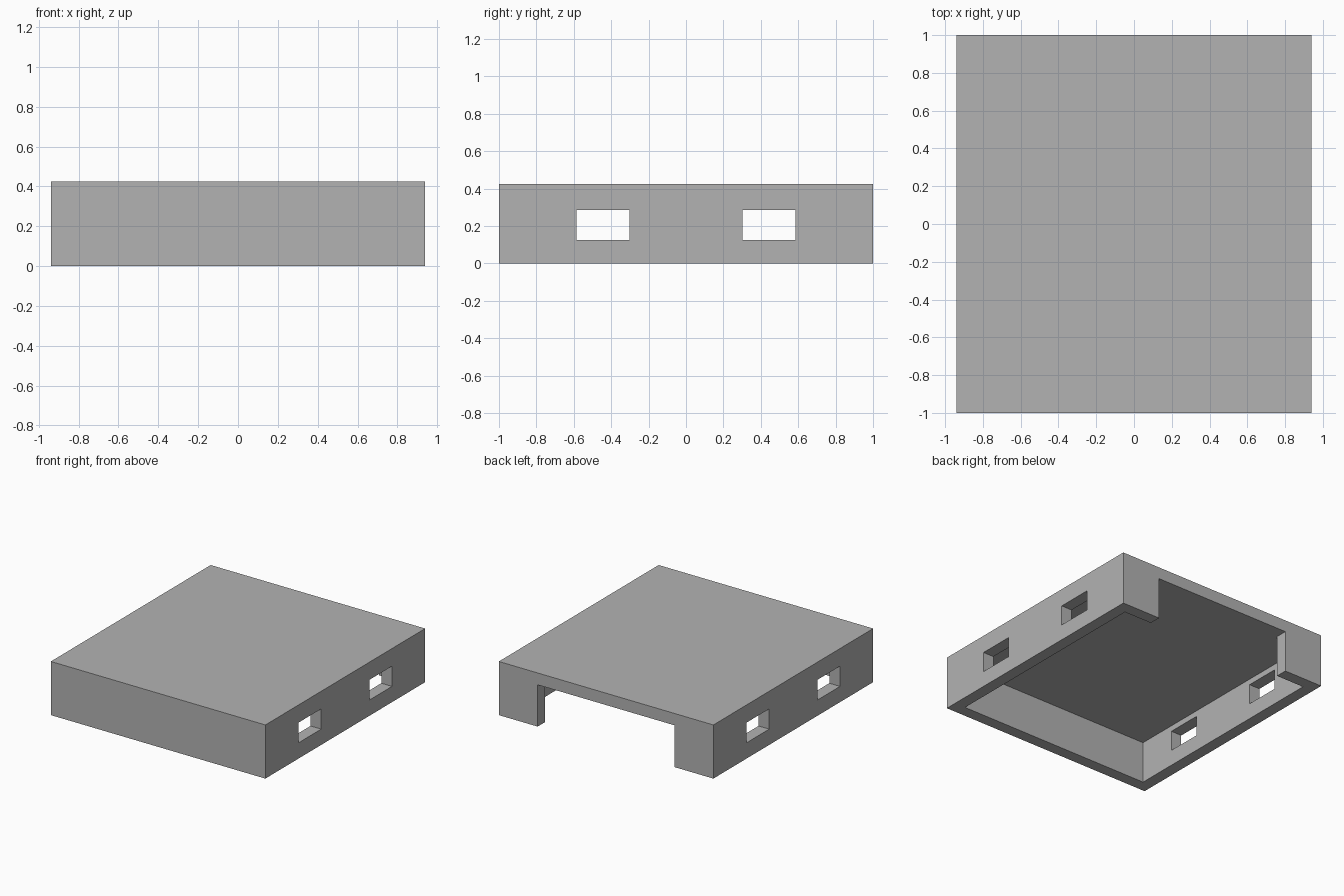
import bpy

cube = bpy.data.objects.get("Cube")
if cube:
    bpy.data.objects.remove(cube, do_unlink=True)

# Overall dimensions
HALF_X, HALF_Y, HEIGHT = 0.94, 1.0, 0.425
WALL = 0.094
CEILING = HEIGHT - WALL
BELOW = -0.2

grey = bpy.data.materials.new("plain grey")
grey.use_nodes = True
grey.diffuse_color = (0.45, 0.45, 0.45, 1)
grey.node_tree.nodes["Principled BSDF"].inputs["Base Color"].default_value = grey.diffuse_color


def box(name, low, high):
    """Axis-aligned box between two opposite corners."""
    centre = [(a + b) / 2 for a, b in zip(low, high)]
    bpy.ops.mesh.primitive_cube_add(size=1, location=centre)
    obj = bpy.context.object
    obj.name = name
    obj.scale = [b - a for a, b in zip(low, high)]
    bpy.ops.object.transform_apply(location=True, rotation=False, scale=True)
    obj.data.materials.append(grey)
    return obj


def cut(target, cutter):
    """Subtract the cutter from the target and discard it."""
    cutter.hide_render = True
    mod = target.modifiers.new("cut", "BOOLEAN")
    mod.operation = "DIFFERENCE"
    mod.solver = "EXACT"
    mod.object = cutter
    bpy.context.view_layer.objects.active = target
    bpy.ops.object.modifier_apply(modifier=mod.name)
    bpy.data.objects.remove(cutter, do_unlink=True)


# Shell: a solid block hollowed from below
shell = box("cover_shell", (-HALF_X, -HALF_Y, 0), (HALF_X, HALF_Y, HEIGHT))
inner_x, inner_y = HALF_X - WALL, HALF_Y - WALL
cut(shell, box("cavity", (-inner_x, -inner_y, BELOW), (inner_x, inner_y, CEILING)))

# Wide opening in the back wall, flush with the ceiling
cut(shell, box("back_opening", (-0.6, 0.5, BELOW), (0.6, 1.2, CEILING)))

# Two pairs of side windows, each cut through both side walls
for y in (-0.443, 0.443):
    cut(shell, box("side_window", (-1.2, y - 0.142, 0.125), (1.2, y + 0.142, 0.285)))
